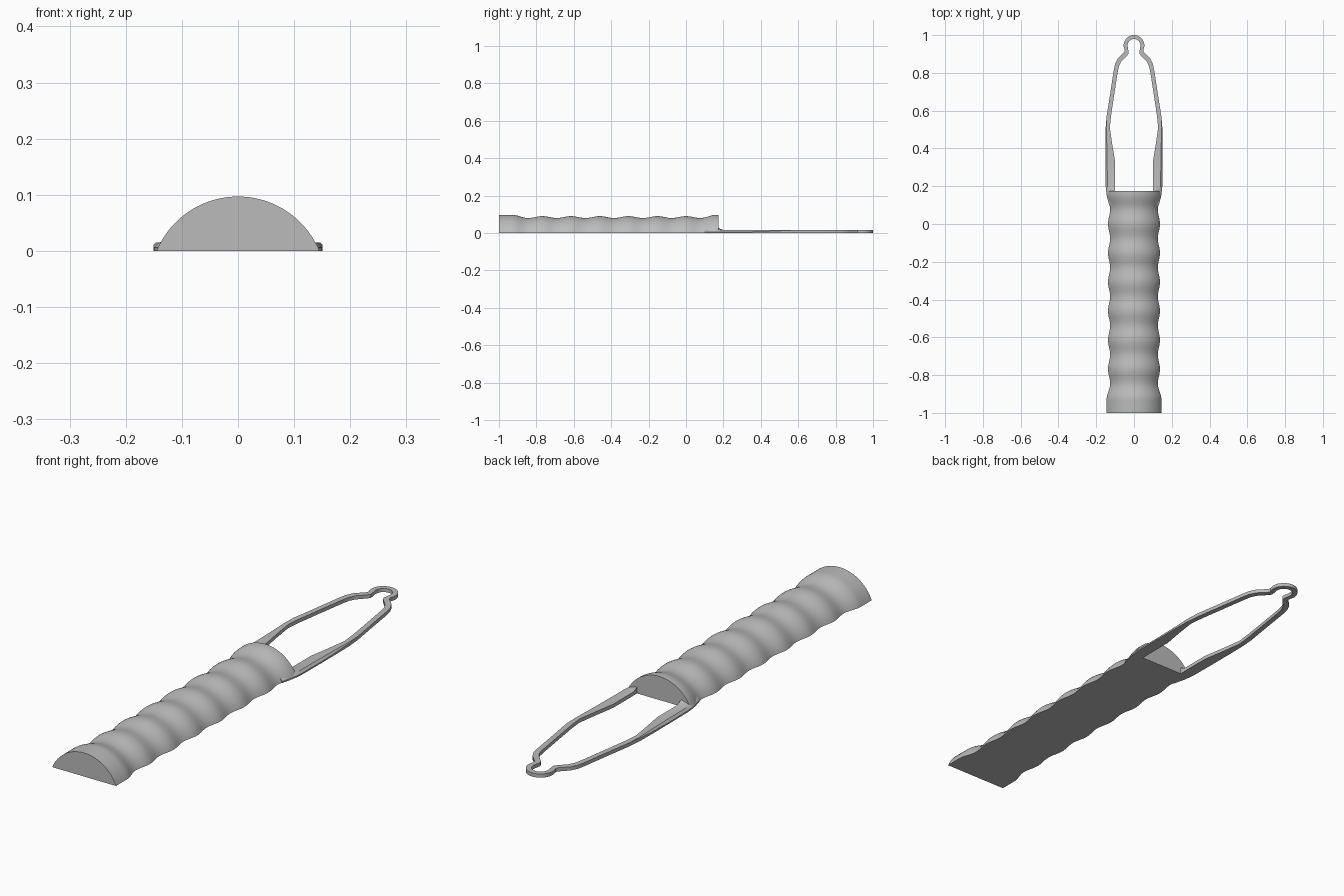
import bpy, bmesh
from math import sin, cos, pi, radians, sqrt, acos

cube = bpy.data.objects.get("Cube")
if cube:
    bpy.data.objects.remove(cube)

gray = bpy.data.materials.new("plain gray")
gray.use_nodes = True
COLOR = (0.5, 0.5, 0.5, 1)
gray.diffuse_color = COLOR
gray.node_tree.nodes["Principled BSDF"].inputs["Base Color"].default_value = COLOR


def finish(bm, name, angle):
    bmesh.ops.remove_doubles(bm, verts=bm.verts, dist=0.0002)
    bmesh.ops.recalc_face_normals(bm, faces=bm.faces)
    mesh = bpy.data.meshes.new(name)
    bm.to_mesh(mesh)
    bm.free()
    obj = bpy.data.objects.new(name, mesh)
    bpy.context.collection.objects.link(obj)
    mesh.materials.append(gray)
    bpy.ops.object.select_all(action="DESELECT")
    obj.select_set(True)
    bpy.context.view_layer.objects.active = obj
    bpy.ops.object.shade_smooth_by_angle(angle=radians(angle))


def loft(sections):
    """Closed solid through rings that share a point count."""
    bm = bmesh.new()
    rings = [[bm.verts.new(p) for p in s] for s in sections]
    n = len(rings[0])
    for a, b in zip(rings, rings[1:]):
        for i in range(n):
            j = (i + 1) % n
            bm.faces.new((a[i], a[j], b[j], b[i]))
    bm.faces.new(rings[0])
    bm.faces.new(rings[-1])
    return bm


# Rippled grip: a wavy turned rod cut flat along its underside
AXIS = -0.06
FRONT, BACK = -1.0, 0.175
FIRST, LAST, WAVES = -0.845, 0.077, 6
LOW, CREST, END = 0.140, 0.150, 0.157


def radius(y):
    if FIRST <= y <= LAST:
        t = (y - FIRST) / (LAST - FIRST) * WAVES
        return LOW + (CREST - LOW) * (1 - cos(2 * pi * t)) / 2
    t = min(1, (FIRST - y if y < FIRST else y - LAST) / 0.085)
    return LOW + (END - LOW) * (1 - cos(pi * t)) / 2


def segment(y, steps=40):
    r = radius(y)
    half = acos(-AXIS / r)
    angles = [half * (2 * i / steps - 1) for i in range(steps + 1)]
    return [(r * sin(a), y, AXIS + r * cos(a)) for a in angles]


ROWS = 120
finish(loft([segment(FRONT + (BACK - FRONT) * i / ROWS) for i in range(ROWS + 1)]),
       "rippled_grip", 40)

# Flat loop: outer x, outer y, inner x, inner y, edge chamfer, top height
TOP = 0.015
half = [
    (0.132, 0.10, 0.100, 0.10, 0.009, TOP),
    (0.146, 0.165, 0.100, 0.165, 0.009, 0.033),
    (0.148, 0.18, 0.100, 0.18, 0.009, 0.024),
    (0.150, 0.20, 0.100, 0.20, 0.009, TOP),
    (0.151, 0.33, 0.100, 0.33, 0.009, TOP),
    (0.151, 0.42, 0.115, 0.42, 0.007, TOP),
    (0.150, 0.51, 0.128, 0.51, 0.003, TOP),
    (0.145, 0.57, 0.122, 0.57, 0, TOP),
    (0.126, 0.69, 0.104, 0.69, 0, TOP),
    (0.108, 0.81, 0.087, 0.80, 0, TOP),
    (0.101, 0.845, 0.080, 0.835, 0, TOP),
    (0.086, 0.875, 0.067, 0.860, 0, TOP),
    (0.053, 0.908, 0.034, 0.895, 0, TOP),
    (0.049, 0.918, 0.028, 0.905, 0, TOP),
]
# Rounded knob at the tip
KNOB_Y, KNOB_OUT, KNOB_IN = 0.945, 0.055, 0.034
for k in range(10):
    a = radians(-5 + 95 * k / 9)
    half.append((KNOB_OUT * cos(a), KNOB_Y + KNOB_OUT * sin(a),
                 KNOB_IN * cos(a), KNOB_Y + KNOB_IN * sin(a), 0, TOP))


def bar_section(row, side):
    ox, oy, ix, iy, c, top = row
    lip = TOP - c
    return [(side * ox, oy, 0), (side * ox, oy, lip), (side * (ox - c), oy, TOP),
            (side * (ix + 0.6 * (ox - c - ix)), oy, TOP + 0.5 * (top - TOP)),
            (side * ix, iy, top), (side * ix, iy, 0)]


sections = [bar_section(r, 1) for r in half]
sections += [bar_section(r, -1) for r in reversed(half[:-1])]
finish(loft(sections), "end_loop", 30)
